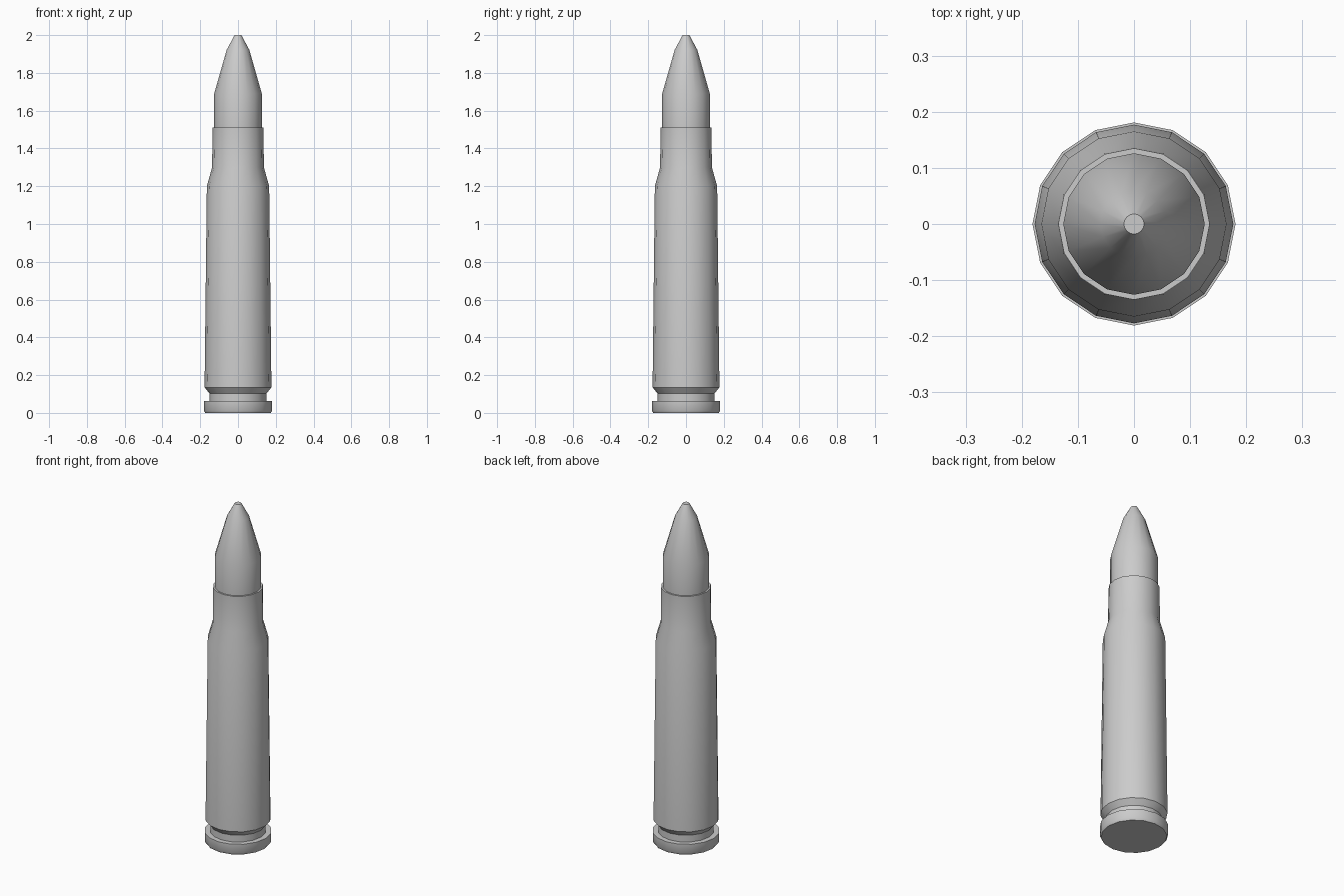
import bpy, bmesh, math

if "Cube" in bpy.data.objects:
    bpy.data.objects.remove(bpy.data.objects["Cube"])

SIDES = 16


def lathe(name, profile, cap_bottom=False, cap_top=False):
    """Spin a (radius, z) profile around the z axis."""
    bm = bmesh.new()
    rings = []
    for r, z in profile:
        rings.append([bm.verts.new((r * math.cos(2 * math.pi * i / SIDES),
                                    r * math.sin(2 * math.pi * i / SIDES), z))
                      for i in range(SIDES)])
    for a, b in zip(rings, rings[1:]):
        for i in range(SIDES):
            j = (i + 1) % SIDES
            bm.faces.new((a[i], a[j], b[j], b[i]))
    if cap_bottom:
        bm.faces.new(rings[0][::-1])
    if cap_top:
        bm.faces.new(rings[-1])
    mesh = bpy.data.meshes.new(name)
    bm.to_mesh(mesh)
    bm.free()
    obj = bpy.data.objects.new(name, mesh)
    bpy.context.collection.objects.link(obj)
    bpy.ops.object.select_all(action='DESELECT')
    obj.select_set(True)
    bpy.context.view_layer.objects.active = obj
    bpy.ops.object.shade_smooth_by_angle(angle=math.radians(30))
    return obj


# Cartridge case: rim, extractor groove, tapered body, shoulder, neck, mouth
lathe("case", [
    (0.174, 0.0), (0.181, 0.012), (0.181, 0.063), (0.151, 0.063),
    (0.151, 0.103), (0.177, 0.135), (0.165, 1.2), (0.137, 1.3),
    (0.135, 1.51), (0.126, 1.51),
], cap_bottom=True)

# Bullet: straight shank and pointed nose with a small flat tip
lathe("bullet", [
    (0.126, 1.51), (0.126, 1.69), (0.06, 1.922), (0.018, 2.0),
], cap_top=True)
